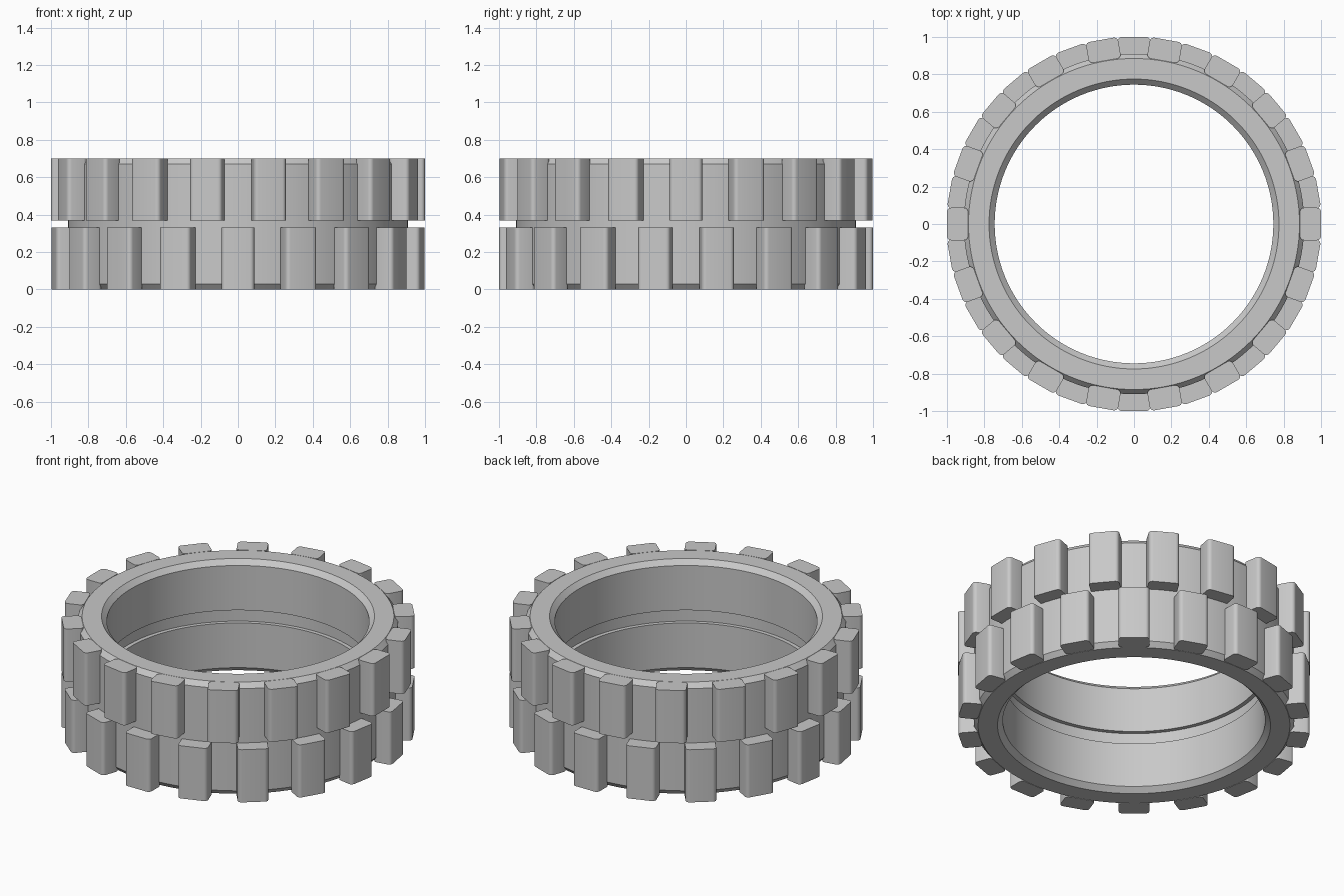
import bpy, bmesh
from math import radians, pi
from mathutils import Matrix, Vector

if "Cube" in bpy.data.objects:
    bpy.data.objects.remove(bpy.data.objects["Cube"], do_unlink=True)

grey = bpy.data.materials.new("light_grey")
grey.use_nodes = True
colour = (0.58, 0.58, 0.58, 1)
grey.diffuse_color = colour
grey.node_tree.nodes["Principled BSDF"].inputs["Base Color"].default_value = colour


def finish(name, bm):
    """Turn a bmesh into a smooth object with sharp edges kept."""
    bmesh.ops.recalc_face_normals(bm, faces=bm.faces)
    mesh = bpy.data.meshes.new(name)
    bm.to_mesh(mesh)
    bm.free()
    mesh.materials.append(grey)
    obj = bpy.data.objects.new(name, mesh)
    bpy.context.collection.objects.link(obj)
    bpy.ops.object.select_all(action="DESELECT")
    obj.select_set(True)
    bpy.context.view_layer.objects.active = obj
    bpy.ops.object.shade_smooth_by_angle(angle=radians(30))
    return obj


HEIGHT, CHAMFER = 0.70, 0.03

# Tyre body: lower half of the section, mirrored about mid height, then revolved
half = [(0.77, 0.31), (0.745, 0.31), (0.745, CHAMFER), (0.775, 0),
        (0.885, 0), (0.91, CHAMFER)]
section = half + [(r, HEIGHT - z) for r, z in reversed(half)]
bm = bmesh.new()
verts = [bm.verts.new((r, 0, z)) for r, z in section]
edges = [bm.edges.new((a, b)) for a, b in zip(verts, verts[1:] + verts[:1])]
bmesh.ops.spin(bm, geom=verts + edges, cent=(0, 0, 0), axis=(0, 0, 1),
               angle=2 * pi, steps=128, use_merge=True)
bmesh.ops.remove_doubles(bm, verts=bm.verts, dist=0.0001)
finish("tyre_body", bm)

# Tread blocks: two staggered rows of blocks with rounded upright edges
COUNT, INNER, WIDTH, BLOCK = 18, 0.887, 0.174, 0.33


def tread_row(name, bottom, offset):
    bm = bmesh.new()
    for i in range(COUNT):
        size = Matrix.Diagonal((1 - INNER, WIDTH, BLOCK, 1))
        place = Matrix.Translation(((1 + INNER) / 2, 0, bottom + BLOCK / 2))
        turn = Matrix.Rotation(2 * pi * (i + offset) / COUNT, 4, "Z")
        bmesh.ops.create_cube(bm, size=1, matrix=turn @ place @ size)
    upright = [e for e in bm.edges
               if abs((e.verts[0].co - e.verts[1].co).normalized().z) > 0.9]
    bmesh.ops.bevel(bm, geom=upright, offset=0.022, segments=5,
                    profile=0.5, affect="EDGES")
    finish(name, bm)


tread_row("lower_tread", 0, 0.5)
tread_row("upper_tread", HEIGHT - BLOCK, 0)
